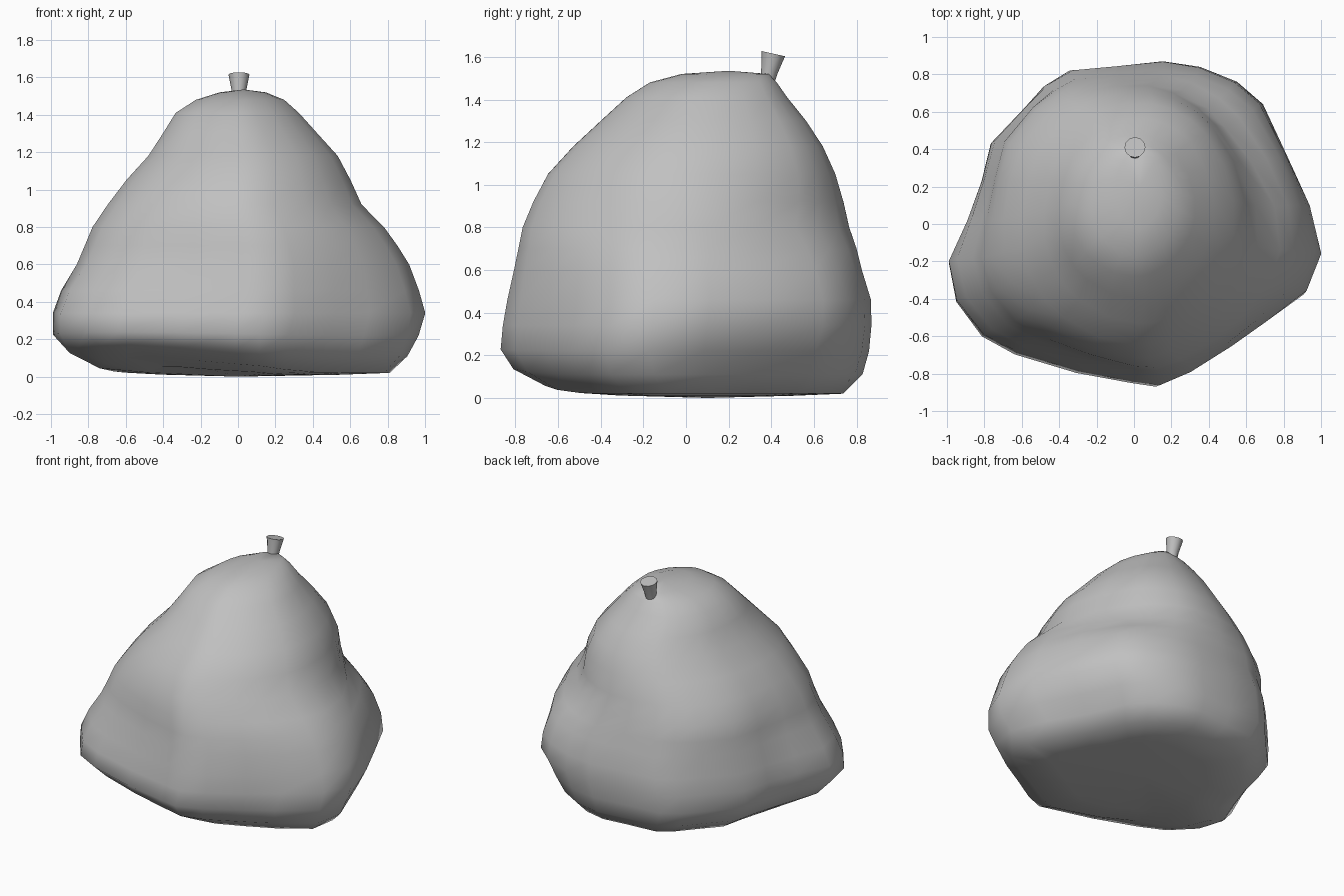
import bpy
import bmesh
import math
from mathutils import Vector

cube = bpy.data.objects.get("Cube")
if cube:
    bpy.data.objects.remove(cube, do_unlink=True)

# One grey material for everything
grey = bpy.data.materials.new("plain_grey")
grey.use_nodes = True
grey_value = (0.53, 0.53, 0.53, 1)
grey.diffuse_color = grey_value
grey.node_tree.nodes["Principled BSDF"].inputs["Base Color"].default_value = grey_value

# Widest outline of the lumpy body, seen from above
OUTLINE = [(1, -.16), (.94, .1), (.82, .37), (.69, .65), (.55, .77), (.35, .85), (.15, .88),
           (-.1, .85), (-.35, .83), (-.48, .75), (-.6, .62), (-.77, .44), (-.82, .24),
           (-.9, .02), (-1, -.2), (-.96, -.41), (-.82, -.6), (-.64, -.7), (-.3, -.8),
           (0, -.85), (.14, -.87), (.3, -.8), (.52, -.66), (.7, -.53), (.92, -.36)]

# Levels: height, left edge, right edge, front edge, back edge
LEVELS = [(.01, -.5, .52, -.42, .5), (.02, -.74, .78, -.66, .74), (.11, -.9, .88, -.81, .83),
          (.22, -.99, .95, -.87, .86), (.34, -.99, 1, -.86, .87), (.46, -.95, .97, -.84, .87),
          (.6, -.87, .92, -.81, .83), (.7, -.83, .86, -.79, .81), (.8, -.79, .79, -.77, .78),
          (.92, -.71, .67, -.72, .75), (1.05, -.61, .61, -.65, .71), (1.18, -.49, .54, -.53, .65),
          (1.3, -.41, .43, -.4, .57), (1.41, -.34, .33, -.28, .48), (1.48, -.23, .25, -.17, .43),
          (1.52, -.1, .15, -.02, .39)]


def bump(angle, centre, width):
    """Smooth weight that peaks at one direction around the body."""
    d = math.atan2(math.sin(angle - math.radians(centre)), math.cos(angle - math.radians(centre)))
    return math.exp(-(d / math.radians(width)) ** 2)


def band(z, centre, width):
    """Smooth weight that peaks at one height."""
    return math.exp(-((z - centre) / width) ** 2)


def body_point(px, py, level):
    z, left, right, front, back = level
    angle = math.atan2(py, px)
    # The lumpy outline becomes rounder towards the crown
    turn = math.atan2(py / .875, px)
    rounding = .8 * min(1, max(0, (z - .35) / .6))
    px += (math.cos(turn) - px) * rounding
    py += (.875 * math.sin(turn) - py) * rounding
    x = left + (right - left) * (px + 1) / 2
    y = front + (back - front) * (py + .87) / 1.75
    cx, cy = (left + right) / 2, (front + back) / 2
    low = max(0, 1 - z / .35)
    # Fold under the back shoulder, flatter front side, fuller back side
    scale = 1 - .1 * bump(angle, 40, 26) * band(z, .8, .12)
    scale -= .05 * bump(angle, 238, 24) * band(z, .7, .35)
    scale += .06 * bump(angle, 138, 24) * band(z, .75, .2)
    # Undercut base with one corner reaching further out
    scale -= .12 * low * bump(angle, 33, 25)
    scale += .1 * low * bump(angle, -24, 18)
    # Raised front edge and corner of the base
    lift = .1 * bump(angle, 228, 32) + .04 * bump(angle, 270, 25)
    lift *= max(0, 1 - z / .27) * min(1, math.hypot(x, y) / .7) ** 2
    return Vector((cx + (x - cx) * scale, cy + (y - cy) * scale, z + lift))


def finish(bm, name, sharp_degrees):
    bmesh.ops.recalc_face_normals(bm, faces=bm.faces)
    mesh = bpy.data.meshes.new(name)
    bm.to_mesh(mesh)
    bm.free()
    mesh.materials.append(grey)
    obj = bpy.data.objects.new(name, mesh)
    bpy.context.collection.objects.link(obj)
    bpy.ops.object.select_all(action="DESELECT")
    obj.select_set(True)
    bpy.context.view_layer.objects.active = obj
    bpy.ops.object.shade_smooth_by_angle(angle=math.radians(sharp_degrees))


def bridge(bm, lower, upper):
    count = len(lower)
    for i in range(count):
        j = (i + 1) % count
        bm.faces.new((lower[i], lower[j], upper[j], upper[i]))


def fan(bm, ring, tip):
    centre = bm.verts.new(tip)
    for i, vert in enumerate(ring):
        bm.faces.new((vert, ring[(i + 1) % len(ring)], centre))


# Body: stacked outlines closed at the base and the crown
bm = bmesh.new()
rings = [[bm.verts.new(body_point(px, py, level)) for px, py in OUTLINE] for level in LEVELS]
for lower, upper in zip(rings, rings[1:]):
    bridge(bm, lower, upper)
fan(bm, rings[0], (0, .1, 0))
fan(bm, rings[-1], (.03, .2, 1.535))
finish(bm, "body", 80)

# Stem: small flared plug leaning backwards near the crown
bm = bmesh.new()
base, top = Vector((.005, .38, 1.48)), Vector((.005, .41, 1.615))
lean = (top - base).to_track_quat("Z", "Y")
stem_rings = []
for centre, radius in ((base, .034), (base.lerp(top, .4), .04), (top, .056)):
    angles = [math.tau * i / 12 for i in range(12)]
    stem_rings.append([bm.verts.new(centre + lean @ Vector((radius * math.cos(a), radius * math.sin(a), 0)))
                       for a in angles])
for lower, upper in zip(stem_rings, stem_rings[1:]):
    bridge(bm, lower, upper)
bm.faces.new(stem_rings[0])
bm.faces.new(stem_rings[-1])
finish(bm, "stem", 40)
